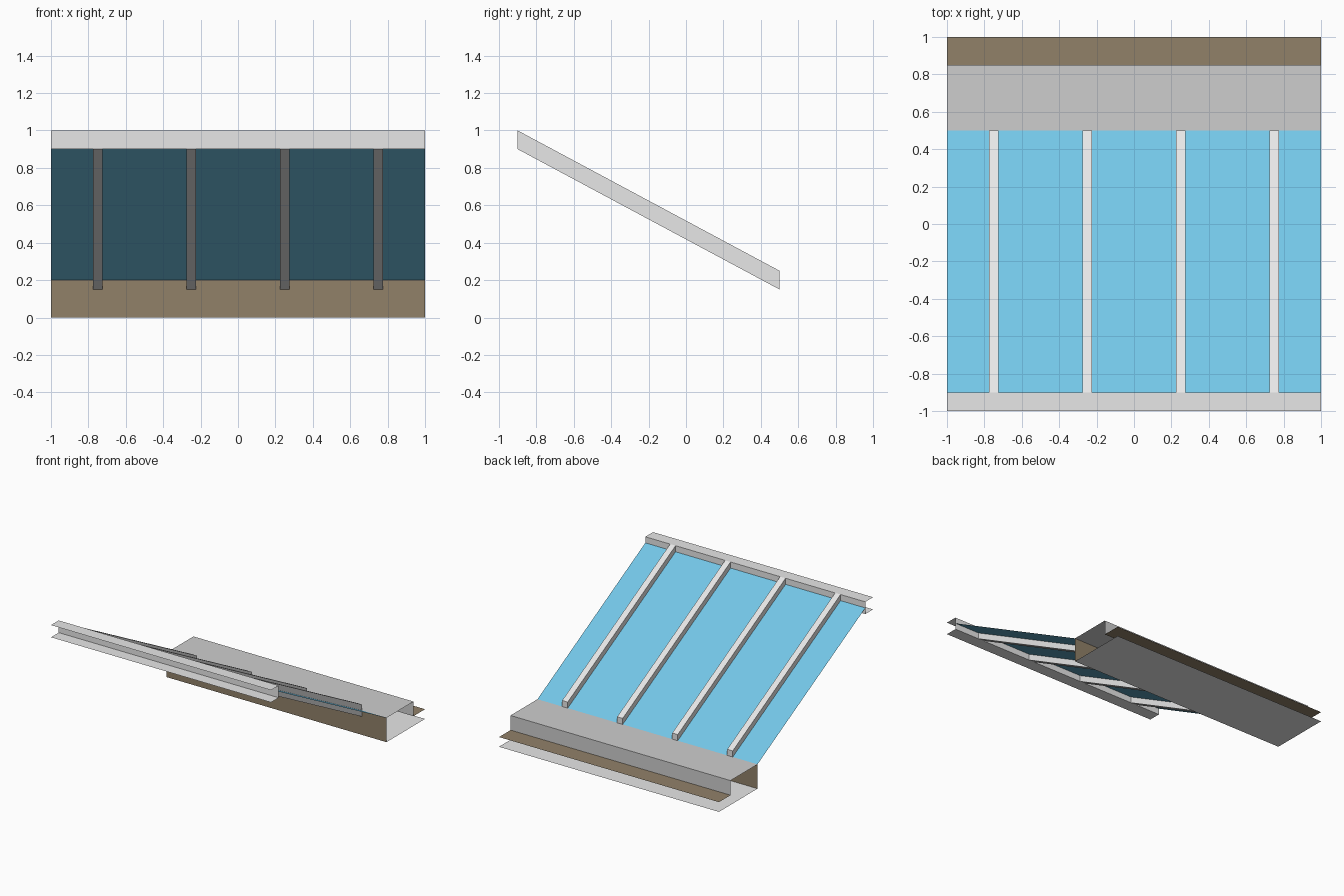
import bpy

if "Cube" in bpy.data.objects:
    bpy.data.objects.remove(bpy.data.objects["Cube"])


def material(name, rgb):
    """Flat colour given as sRGB 0-255, stored as linear."""
    def lin(c):
        c /= 255
        return c / 12.92 if c <= 0.04045 else ((c + 0.055) / 1.055) ** 2.4
    m = bpy.data.materials.new(name)
    m.diffuse_color = (*[lin(c) for c in rgb], 1)
    m.use_nodes = True
    m.node_tree.nodes["Principled BSDF"].inputs["Base Color"].default_value = m.diffuse_color
    return m


light_grey = material("light_grey", (235, 235, 235))
mid_grey = material("mid_grey", (206, 206, 206))
brown = material("brown", (145, 129, 105))
blue = material("glass_blue", (116, 199, 232))


def add_mesh(name, verts, faces, mat):
    me = bpy.data.meshes.new(name)
    me.from_pydata(verts, [], faces)
    me.materials.append(mat)
    ob = bpy.data.objects.new(name, me)
    bpy.context.collection.objects.link(ob)
    return ob


def sheet(name, profile, mat):
    """Thin sheet: a (y, z) profile swept across the full width."""
    n = len(profile)
    verts = [(x, y, z) for x in (-1, 1) for y, z in profile]
    faces = [(i, n + i, n + i + 1, i + 1) for i in range(n - 1)]
    return add_mesh(name, verts, faces, mat)


def bar(name, x, profile, width, mat):
    """Solid bar: a closed (y, z) profile given thickness along x."""
    n = len(profile)
    verts = [(x + s * width / 2, y, z) for s in (-1, 1) for y, z in profile]
    faces = [tuple(reversed(range(n))), tuple(range(n, 2 * n))]
    faces += [(i, (i + 1) % n, n + (i + 1) % n, n + i) for i in range(n)]
    return add_mesh(name, verts, faces, mat)


# Ridge channel, open to the front
sheet("ridge_channel", [(-1, 0.9), (-0.9, 0.9), (-0.9, 1), (-1, 1)], light_grey)

# Sloping glass through the middle of the bars
sheet("glass_pane", [(0.5, 0.2), (-0.9, 0.95)], blue)

# Four sloping glazing bars
for i in range(4):
    bar("glazing_bar", -0.75 + 0.5 * i,
        [(-0.9, 0.9), (0.5, 0.15), (0.5, 0.25), (-0.9, 1)], 0.05, light_grey)

# Lower gutter: front board, cover, ledge and base
sheet("front_board", [(0.5, 0.2), (0.5, 0)], brown)
sheet("cover", [(0.85, 0.08), (0.85, 0.2), (0.5, 0.2)], mid_grey)
sheet("ledge", [(1, 0.08), (0.85, 0.08)], brown)
sheet("base", [(1, 0), (0.5, 0)], light_grey)
